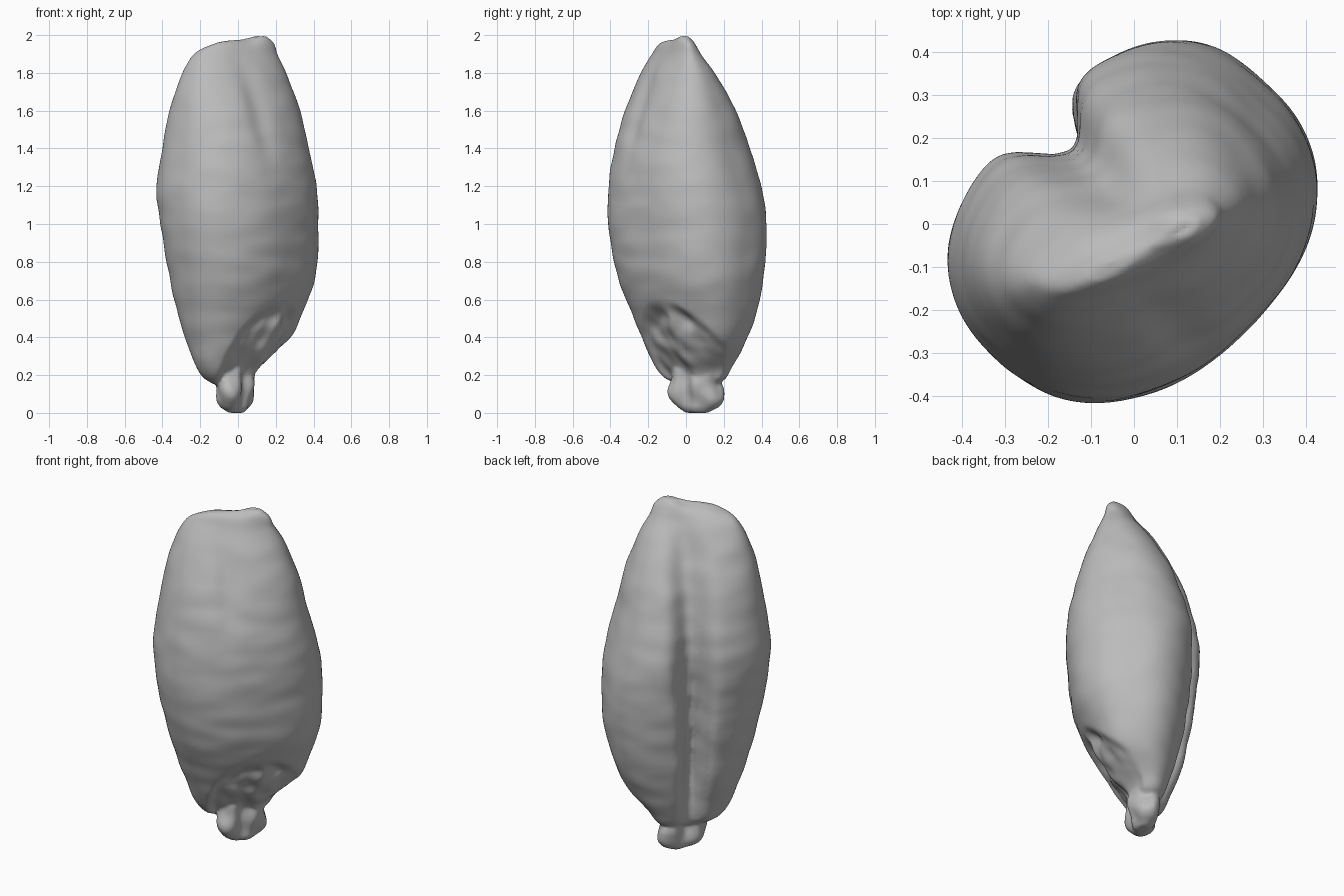
import bpy, bmesh, math
from mathutils import Vector, noise

cube = bpy.data.objects.get("Cube")
if cube:
    bpy.data.objects.remove(cube, do_unlink=True)

husk = bpy.data.materials.new("pale_grey")
husk.use_nodes = True
husk.diffuse_color = (0.5, 0.5, 0.5, 1)
husk.node_tree.nodes["Principled BSDF"].inputs["Base Color"].default_value = (0.5, 0.5, 0.5, 1)

# Section rows: height, width min/max, belly, crease side, tilt, crease depth
KERNEL = [
    (.15, -.11, .14, .0, .12, .1, .01),
    (.18, -.17, .18, -.04, .16, .1, .03),
    (.24, -.22, .22, -.08, .19, .08, .06),
    (.36, -.27, .32, -.17, .23, 0, .1),
    (.5, -.32, .385, -.23, .27, 0, .14),
    (.72, -.385, .44, -.32, .31, 0, .15),
    (1, -.44, .445, -.355, .34, 0, .14),
    (1.2, -.447, .415, -.355, .345, -.04, .12),
    (1.4, -.42, .36, -.325, .305, -.07, .1),
    (1.6, -.385, .31, -.265, .24, -.13, .08),
    (1.8, -.325, .23, -.175, .135, -.23, .05),
    (1.9, -.27, .175, -.12, .065, -.32, .02),
    (1.95, -.23, .15, -.1, .01, -.34, 0),
    (1.97, -.17, .11, -.08, -.04, -.3, 0),
]
STUB = [
    (.005, -.03, .1, .01, .08, .2, .01),
    (.03, -.07, .14, -.02, .12, .25, .02),
    (.1, -.11, .16, -.045, .13, .25, .03),
    (.18, -.11, .16, -.04, .13, .2, .03),
    (.26, -.08, .13, -.03, .11, .1, .01),
    (.32, -.04, .08, .01, .08, 0, 0),
]


def sample(rows, z):
    """Smooth cubic interpolation of the section rows."""
    i = 0
    while i < len(rows) - 2 and z > rows[i + 1][0]:
        i += 1
    a, b = rows[i], rows[i + 1]
    p, n = rows[max(i - 1, 0)], rows[min(i + 2, len(rows) - 1)]
    h = b[0] - a[0]
    t = (z - a[0]) / h
    out = []
    for k in range(1, len(a)):
        ma = (b[k] - p[k]) / (b[0] - p[0]) * h
        mb = (n[k] - a[k]) / (n[0] - a[0]) * h
        d = b[k] - a[k]
        out.append(a[k] + t * (ma + t * (3 * d - 2 * ma - mb + t * (ma + mb - 2 * d))))
    return out


def bell(v, centre, spread):
    return math.exp(-((v - centre) / spread) ** 2)


def step(lo, hi, v):
    t = min(max((v - lo) / (hi - lo), 0), 1)
    return t * t * (3 - 2 * t)


def power(v, e):
    return math.copysign(abs(v) ** e, v)


def place(w, g, z):
    """Turn width and crease axes onto the diagonal."""
    r = math.sqrt(0.5)
    return Vector(((w - g) * r, (w + g) * r, z))


def kernel_detail(w, g, z, back, depth):
    if back > 0:
        # crease narrows to a slit low down
        upper = step(.6, 1.2, z)
        g -= depth * bell(w, .02 * upper, .055 + .03 * upper) * min(1, back * 3)
    else:
        # germ hollow and a shallow dent on the belly
        r = math.hypot((w - .08) / .27, (z - .29) / .31)
        hollow = (1 - step(.75, 1, r)) * min(1, -back * 1.8)
        g += hollow * (.045 - .03 * bell(w, .1, .06))
        g += .02 * noise.noise(Vector((w * 14, 0, z * 12))) * hollow
        g += .02 * bell(w, -.1, .06) * bell(z, 1.6, .25) * -back
    ripple = noise.noise(Vector((w * 5, g * 5, z * 11)))
    g += .007 * ripple * back
    w += .005 * noise.noise(Vector((g * 6, w * 4, z * 9 + 5)))
    # raised corner of the crown
    z += step(1.88, 1.97, z) * (.03 * bell(w, .08, .06) - .02 * step(-.1, -.24, w))
    return w, g, z


def stub_detail(w, g, z, back, depth):
    g -= depth * bell(w, .02, .04) * back
    lump = noise.noise(Vector((w * 12, g * 12, z * 9)))
    return w * (1 + .15 * lump), g + .02 * lump * back, z - .005 * step(.03, 0, z)


def loft(bm, rows, levels, sides, detail):
    zs = [rows[0][0] + (rows[-1][0] - rows[0][0]) * i / levels for i in range(levels)]
    zs = sorted(set(zs + [r[0] for r in rows]))
    rings = []
    for z in zs:
        lo, hi, belly, crease, tilt, depth = sample(rows, z)
        wc, half = (lo + hi) / 2, (hi - lo) / 2
        gc = (belly + crease) / 2
        ring = []
        for k in range(sides):
            a = math.tau * k / sides
            c, s = math.cos(a), math.sin(a)
            # fuller shoulder on the positive width side
            e = (.85 if s > 0 else .92) - .07 * step(-.2, .4, c)
            w = wc + half * power(c, e)
            back = power(s, e)
            g = gc + (crease - belly) / 2 * back + tilt * (w - wc)
            ring.append(bm.verts.new(place(*detail(w, g, z, back, depth))))
        rings.append(ring)
    for low, top in zip(rings, rings[1:]):
        for k in range(sides):
            j = (k + 1) % sides
            bm.faces.new((low[k], low[j], top[j], top[k]))
    # close both ends with fans
    for ring, turn in ((rings[0], -1), (rings[-1], 1)):
        hub = bm.verts.new(sum((v.co for v in ring), Vector()) / sides)
        for k in range(sides):
            bm.faces.new((ring[k], ring[(k + 1) % sides], hub)[::turn])


# kernel and base stub form one grown body
bm = bmesh.new()
loft(bm, KERNEL, 120, 128, kernel_detail)
loft(bm, STUB, 30, 64, stub_detail)
mesh = bpy.data.meshes.new("grain_kernel")
bm.to_mesh(mesh)
bm.free()
mesh.materials.append(husk)
grain = bpy.data.objects.new("grain_kernel", mesh)
bpy.context.collection.objects.link(grain)

# fuse the two lofts and soften the seam
fuse = grain.modifiers.new("fuse", "REMESH")
fuse.mode = "VOXEL"
fuse.voxel_size = 0.01
fuse.use_smooth_shade = True
soften = grain.modifiers.new("soften", "SMOOTH")
soften.factor = 0.5
soften.iterations = 3
